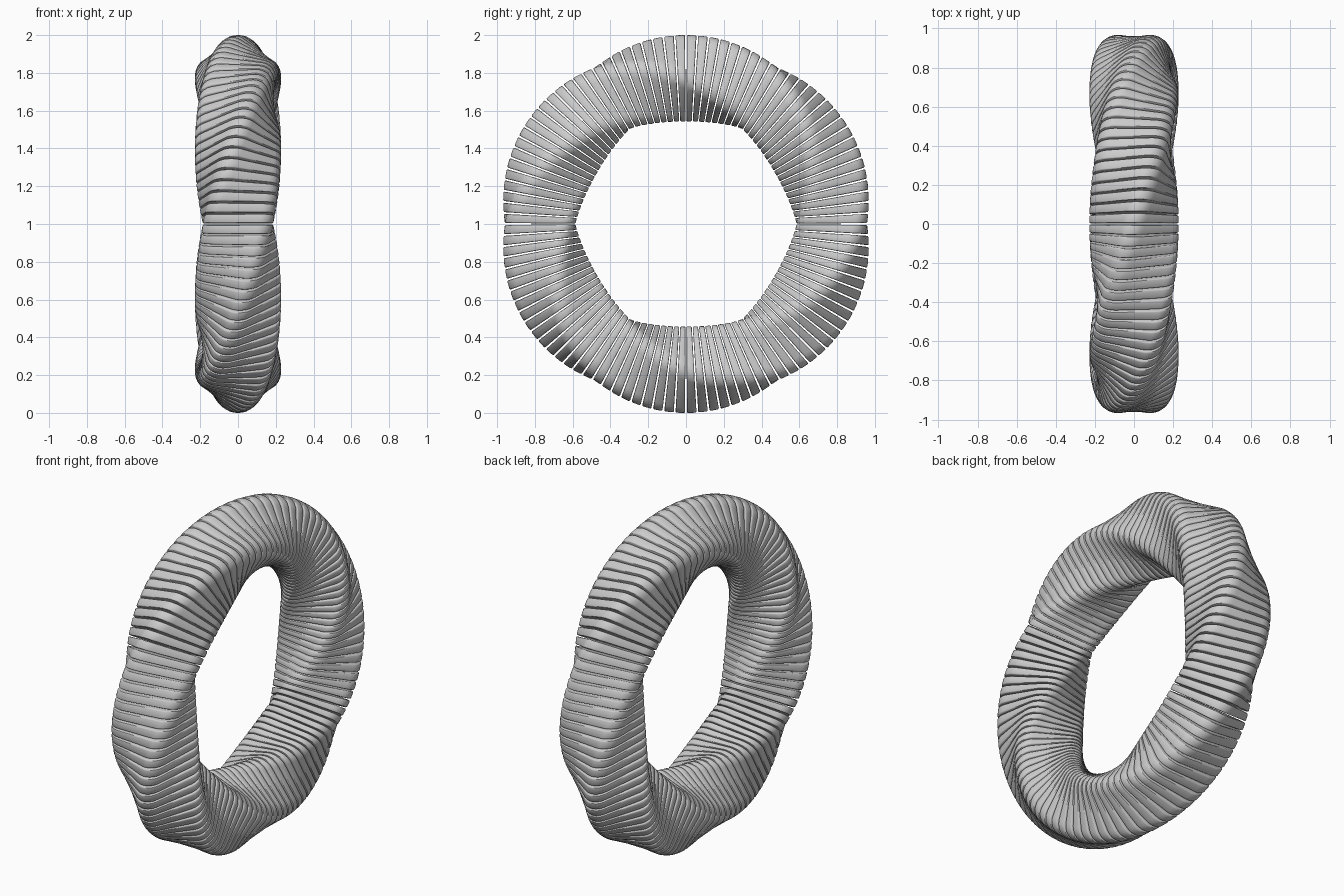
import bpy, bmesh
from math import sin, cos, pi, radians

if "Cube" in bpy.data.objects:
    bpy.data.objects.remove(bpy.data.objects["Cube"])

SLICES = 104        # thin plates around the ring
RADIUS = 0.772      # ring centre line
HALF, ROUND = 0.103, 0.083   # rounded-square section
FILL = 0.84         # share of each step filled by a plate
EDGE = 0.006        # softened plate rim
ARC = 6             # segments per rounded corner


def section(inset):
    """Rounded square, one corner pointing along +u."""
    pts = []
    for k in range(4):
        mid = k * pi / 2
        for i in range(ARC + 1):
            a = mid - pi / 4 + i * pi / 2 / ARC
            r = ROUND - inset
            d = HALF * 2 ** 0.5
            pts.append((d * cos(mid) + r * cos(a), d * sin(mid) + r * sin(a)))
    return pts


def ring_loop(bm, t, inset):
    """Section placed at ring angle t, twisted 1.5 turns per lap."""
    phi = (pi / 2 - t) * 1.5
    loop = []
    for u, v in section(inset):
        rad = RADIUS + u * cos(phi) - v * sin(phi)
        x = u * sin(phi) + v * cos(phi)
        loop.append(bm.verts.new((x, rad * cos(t), 1 + rad * sin(t))))
    return loop


bm = bmesh.new()
step = 2 * pi / SLICES
half = step * FILL / 2
soft = EDGE / RADIUS

# Separate plates, each with softened rims
for s in range(SLICES):
    t = (s + 0.5) * step
    rows = [(-half, EDGE), (-half + soft * 0.3, EDGE * 0.3), (-half + soft, 0),
            (half - soft, 0), (half - soft * 0.3, EDGE * 0.3), (half, EDGE)]
    loops = [ring_loop(bm, t + o, ins) for o, ins in rows]
    n = len(loops[0])
    for a, b in zip(loops, loops[1:]):
        for i in range(n):
            j = (i + 1) % n
            bm.faces.new((a[i], a[j], b[j], b[i]))
    bm.faces.new(loops[0][::-1])
    bm.faces.new(loops[-1])

bmesh.ops.recalc_face_normals(bm, faces=bm.faces)
mesh = bpy.data.meshes.new("twisted_ring")
bm.to_mesh(mesh)
bm.free()
ring = bpy.data.objects.new("twisted_ring", mesh)
bpy.context.collection.objects.link(ring)

# Smooth plates with crisp rims
bpy.context.view_layer.objects.active = ring
ring.select_set(True)
bpy.ops.object.shade_smooth_by_angle(angle=radians(40))
